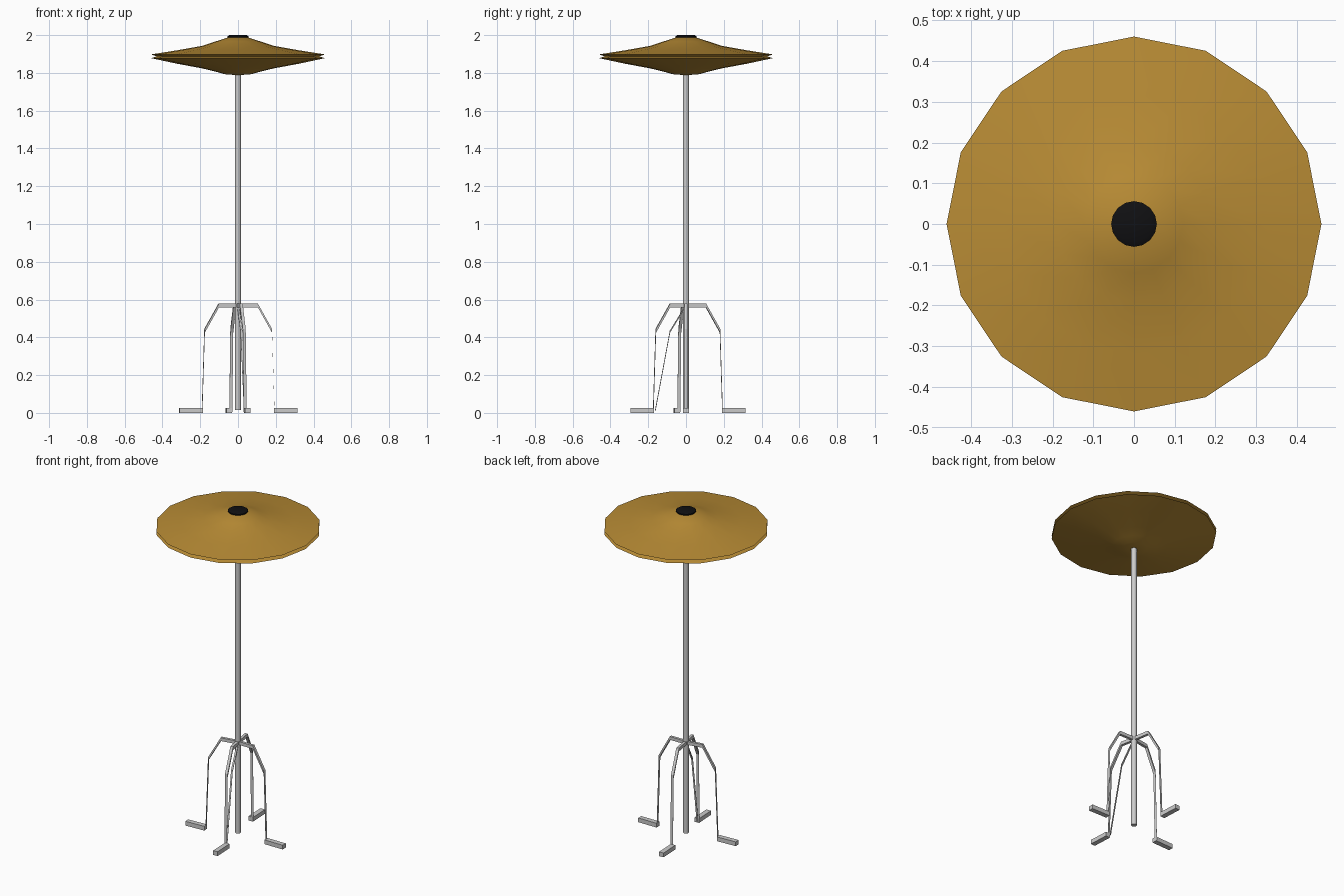
import bpy, bmesh, math
from mathutils import Vector

if "Cube" in bpy.data.objects:
    bpy.data.objects.remove(bpy.data.objects["Cube"])


def finish(name, bm, color=None, smooth=True):
    bmesh.ops.recalc_face_normals(bm, faces=bm.faces)
    me = bpy.data.meshes.new(name)
    bm.to_mesh(me)
    bm.free()
    ob = bpy.data.objects.new(name, me)
    bpy.context.collection.objects.link(ob)
    if color:
        mat = bpy.data.materials.new(name + "_material")
        mat.diffuse_color = color
        mat.use_nodes = True
        mat.node_tree.nodes["Principled BSDF"].inputs["Base Color"].default_value = mat.diffuse_color
        me.materials.append(mat)
    if smooth:
        bpy.ops.object.select_all(action='DESELECT')
        ob.select_set(True)
        bpy.context.view_layer.objects.active = ob
        bpy.ops.object.shade_smooth_by_angle(angle=math.radians(35))
    return ob


def skin(bm, rings):
    """Bridge consecutive rings of points and cap both ends."""
    rings = [[bm.verts.new(p) for p in ring] for ring in rings]
    n = len(rings[0])
    for a, b in zip(rings, rings[1:]):
        for i in range(n):
            j = (i + 1) % n
            bm.faces.new((a[i], a[j], b[j], b[i]))
    bm.faces.new(rings[0])
    bm.faces.new(rings[-1])


def lathe(name, profile, sides, color=None):
    bm = bmesh.new()
    skin(bm, [[(r * math.cos(math.tau * i / sides), r * math.sin(math.tau * i / sides), z)
               for i in range(sides)] for r, z in profile])
    return finish(name, bm, color)


def strip(name, path, width, height):
    """Sweep an upright section without turning it, so steep runs become thin."""
    bm = bmesh.new()
    path = [Vector(p) for p in path]
    run = path[-1] - path[0]
    side = Vector((-run.y, run.x, 0)).normalized() * width / 2
    up = Vector((0, 0, height / 2))
    skin(bm, [[p + side + up, p - side + up, p - side - up, p + side - up] for p in path])
    return finish(name, bm, smooth=False)


# Pole
lathe("pole", [(0.016, 0.015), (0.016, 1.98)], 12)

# Canopy: two shallow shells meeting in a narrow rim groove
gold = (0.48, 0.26, 0.035, 1)
lathe("canopy", [(0.03, 1.79), (0.07, 1.793), (0.12, 1.807), (0.19, 1.824),
                 (0.32, 1.848), (0.46, 1.878), (0.43, 1.888), (0.46, 1.898),
                 (0.32, 1.92), (0.19, 1.943), (0.12, 1.966), (0.055, 1.987)], 16, gold)

# Black top cap
lathe("top_cap", [(0.045, 1.98), (0.056, 1.987), (0.056, 1.994), (0.045, 2.0)], 16,
      (0.005, 0.005, 0.006, 1))

# Four bent legs: direction, sideways drift, outward shift
legs = {"right": ((1, 0), 0.0, 0.0), "back": ((0, 1), 0.05, 0.0),
        "left": ((-1, 0), 0.05, -0.003), "front": ((0, -1), 0.05, -0.02)}
for label, ((dx, dy), drift, shift) in legs.items():
    def at(r, t, z):
        return (dx * r - dy * t, dy * r + dx * t, z)
    k = drift / 0.05
    strip(label + "_leg", [(0, 0, 0.569), at(0.105 + shift, 0.017 * k, 0.569),
                           at(0.18 + shift, 0.033 * k, 0.435),
                           at(0.193 + shift, 0.038 * k, 0.015)], 0.016, 0.02)
    strip(label + "_foot", [at(0.19 + shift, 0.046 * k, 0.013),
                            at(0.314 + shift, 0.052 * k, 0.013)], 0.03, 0.026)

# Slanted stay reaching the front foot
strip("front_stay", [(0, 0, 0.569), (0.018, -0.085, 0.43), (0.036, -0.162, 0.015)], 0.01, 0.01)
